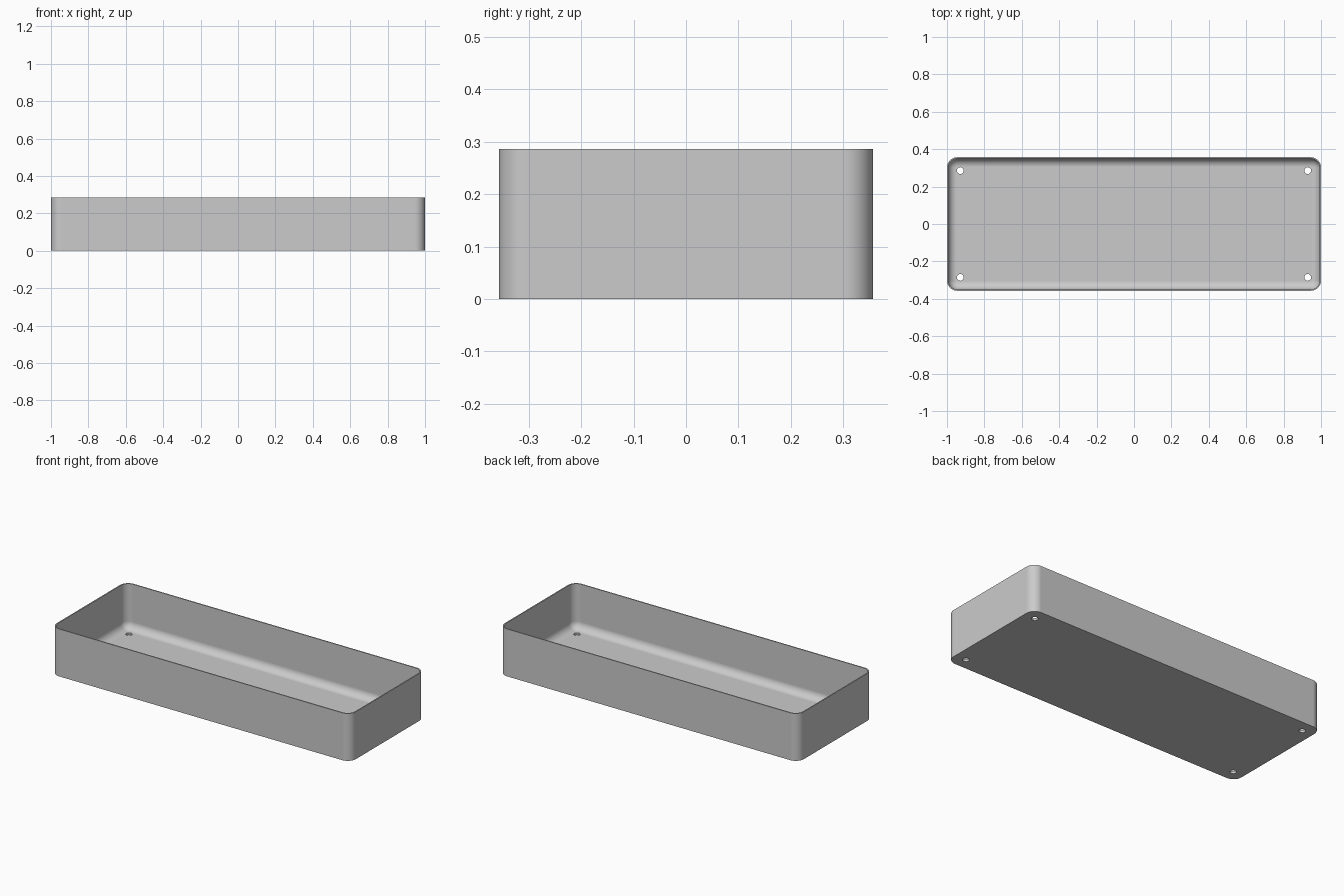
import bpy
import bmesh
from math import cos, sin, pi

LENGTH, WIDTH, HEIGHT = 2.0, 0.714, 0.286
WALL, FLOOR = 0.007, 0.014
CORNER, FILLET = 0.055, 0.045
HOLE_RADIUS, HOLE_INSET = 0.018, 0.0714
STEPS = 10

cube = bpy.data.objects.get("Cube")
if cube:
    bpy.data.objects.remove(cube, do_unlink=True)

grey = bpy.data.materials.new("light_grey")
grey.use_nodes = True
grey.diffuse_color = (0.6, 0.6, 0.6, 1)
grey.node_tree.nodes["Principled BSDF"].inputs["Base Color"].default_value = grey.diffuse_color


def ring(bm, inset, z):
    """Rounded rectangle of vertices, inset from the outer outline."""
    radius = CORNER - inset
    cx, cy = LENGTH / 2 - CORNER, WIDTH / 2 - CORNER
    verts = []
    for quarter, (sx, sy) in enumerate([(1, 1), (-1, 1), (-1, -1), (1, -1)]):
        for i in range(STEPS + 1):
            a = (quarter + i / STEPS) * pi / 2
            verts.append(bm.verts.new((sx * cx + radius * cos(a), sy * cy + radius * sin(a), z)))
    return verts


# Tray shell: outer wall, rim, inner wall, then the fillet down to the floor
levels = [(0, 0), (0, HEIGHT), (WALL, HEIGHT)]
for i in range(STEPS + 1):
    a = i / STEPS * pi / 2
    levels.append((WALL + FILLET * (1 - cos(a)), FLOOR + FILLET * (1 - sin(a))))

bm = bmesh.new()
rings = [ring(bm, inset, z) for inset, z in levels]
for low, high in zip(rings, rings[1:]):
    for i in range(len(low)):
        j = (i + 1) % len(low)
        bm.faces.new((low[i], low[j], high[j], high[i]))
bm.faces.new(rings[0][::-1])
bm.faces.new(rings[-1])
bmesh.ops.recalc_face_normals(bm, faces=bm.faces)
mesh = bpy.data.meshes.new("tray")
bm.to_mesh(mesh)
bm.free()
mesh.materials.append(grey)
tray = bpy.data.objects.new("tray", mesh)
bpy.context.collection.objects.link(tray)

# Four drain holes through the floor, one near each corner
cutters = []
for sx in (-1, 1):
    for sy in (-1, 1):
        bpy.ops.mesh.primitive_cylinder_add(
            vertices=32, radius=HOLE_RADIUS, depth=0.1,
            location=(sx * (LENGTH / 2 - HOLE_INSET), sy * (WIDTH / 2 - HOLE_INSET), 0))
        cutter = bpy.context.object
        cutter.name = "hole_cutter"
        cutter.hide_render = True
        cutter.data.materials.append(grey)
        cutters.append(cutter)
        cut = tray.modifiers.new("hole", "BOOLEAN")
        cut.object = cutter
        cut.operation = "DIFFERENCE"
        cut.solver = "EXACT"

bpy.ops.object.select_all(action="DESELECT")
tray.select_set(True)
bpy.context.view_layer.objects.active = tray
for name in [m.name for m in tray.modifiers]:
    bpy.ops.object.modifier_apply(modifier=name)
for cutter in cutters:
    bpy.data.objects.remove(cutter, do_unlink=True)

# Smooth rounded corners, crisp rim and base, flat walls and floor
bpy.ops.object.shade_smooth_by_angle(angle=pi / 6)
normals = tray.modifiers.new("flat_panels", "WEIGHTED_NORMAL")
normals.keep_sharp = True
